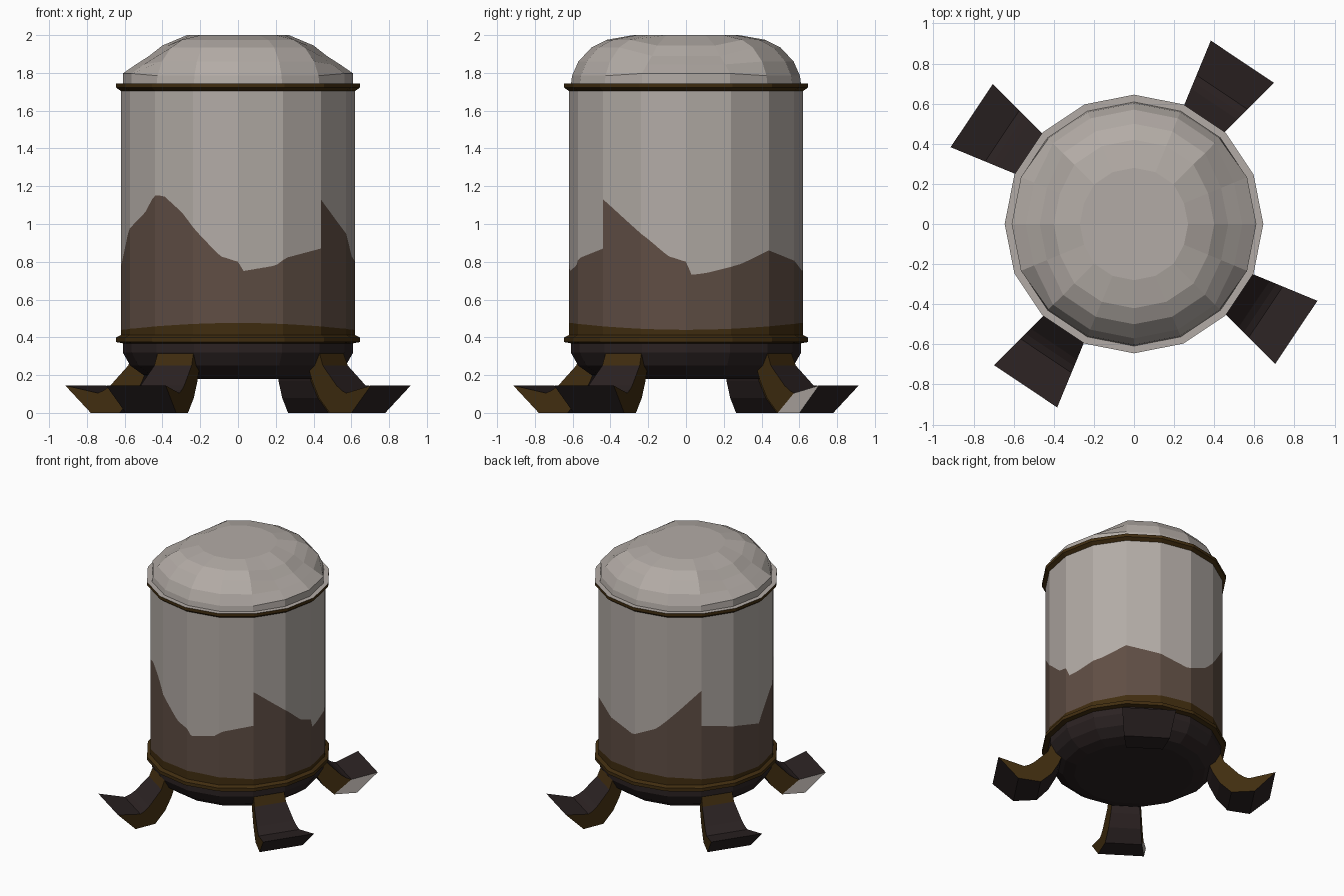
import bpy, bmesh, math
from mathutils import Vector

if "Cube" in bpy.data.objects:
    bpy.data.objects.remove(bpy.data.objects["Cube"])

SIDES = 16


def material(name, rgb):
    m = bpy.data.materials.new(name)
    m.diffuse_color = (*rgb, 1)
    m.use_nodes = True
    m.node_tree.nodes["Principled BSDF"].inputs["Base Color"].default_value = m.diffuse_color
    return m


PALE = material("pale_metal", (0.45, 0.41, 0.38))
DIRT = material("brown_dirt", (0.115, 0.076, 0.058))
RUST = material("dark_rust", (0.052, 0.026, 0.005))
DARK = material("dark_iron", (0.024, 0.016, 0.016))
MATS = [PALE, DIRT, RUST, DARK]


def finish(bm, name, merge=True):
    if merge:
        bmesh.ops.remove_doubles(bm, verts=bm.verts, dist=1e-5)
        bmesh.ops.recalc_face_normals(bm, faces=bm.faces)
    me = bpy.data.meshes.new(name)
    bm.to_mesh(me)
    bm.free()
    for m in MATS:
        me.materials.append(m)
    ob = bpy.data.objects.new(name, me)
    bpy.context.collection.objects.link(ob)
    return ob


def ring_point(r, a, z):
    return Vector((r * math.cos(a), r * math.sin(a), z))


def lathe(name, profile_at, colours, closed=False):
    """Spin a profile (may vary by angle); one colour per profile segment."""
    bm = bmesh.new()
    rows = []
    for i in range(SIDES):
        a = 2 * math.pi * i / SIDES
        rows.append([bm.verts.new(ring_point(r, a, z)) for r, z in profile_at(a)])
    n = len(rows[0])
    for i in range(SIDES):
        p, q = rows[i], rows[(i + 1) % SIDES]
        for j in range(n if closed else n - 1):
            k = (j + 1) % n
            bm.faces.new((p[j], q[j], q[k], p[k])).material_index = colours[j]
    if not closed:
        bm.faces.new([r[-1] for r in rows]).material_index = colours[-1]
    return finish(bm, name)


# Domed lid: rounded towards front/back, chamfered towards the sides
ROUND = [(.61, 1.735), (.603, 1.785), (.57, 1.86), (.50, 1.935), (.42, 1.975), (.28, 2.0)]
CHAMFER = [(.61, 1.735), (.61, 1.797), (.54, 1.845), (.47, 1.89), (.40, 1.945), (.27, 2.0)]
lathe("domed_lid", lambda a: CHAMFER if abs(math.cos(a)) > 0.9 else ROUND, [0] * 6)

# Dark bowl-shaped base
BOWL = [(.61, .38), (.61, .32), (.57, .25), (.50, .20), (.42, .18)]
lathe("base_bowl", lambda a: BOWL, [3] * 5)

# Rims at the top and bottom of the tank
TOP = [(.59, 1.745), (.645, 1.745), (.645, 1.722), (.615, 1.70)]
lathe("top_rim", lambda a: TOP, [0, 2, 2, 2], closed=True)
LOW = [(.615, .415), (.645, .40), (.645, .375), (.59, .365)]
lathe("bottom_rim", lambda a: LOW, [2, 2, 2, 2], closed=True)

# Height of the dirt line by angle from the front (degrees towards +x)
WAVE = [(-90, .77), (-72, .95), (-54, 1.06), (-46, 1.15), (-40, 1.15), (-29, 1.06),
        (-19, .94), (-9, .83), (0, .80), (2, .75), (19, .78), (24, .82), (45, .87),
        (45.01, 1.13), (61, 1.0), (71, .92), (81, .83), (90, .80), (92, .73), (100, .74),
        (119, .79), (135, .86), (160, .80), (178, .75), (195, .83), (210, .98),
        (224.99, 1.14), (225, .87), (250, .82), (270, .77)]


def dirt_height(phi):
    for (p, h), (q, k) in zip(WAVE, WAVE[1:]):
        if phi <= q:
            return h + (k - h) * (phi - p) / (q - p)
    return WAVE[-1][1]


# Tank body: each flat side is cut into columns that follow the dirt line
def wall_point(phi, z, r=.62):
    step = 360 / SIDES
    i = math.floor(phi / step + 1e-6)
    t = phi / step - i
    a, b = (math.radians(k * step - 90) for k in (i, i + 1))
    return ring_point(r, a, z).lerp(ring_point(r, b, z), max(t, 0))


bm = bmesh.new()
cols = 8 * SIDES
for c in range(cols):
    p, q = (-90 + 360 * k / cols for k in (c, c + 1))
    hp, hq = dirt_height(p + .02), dirt_height(q - .02)
    sp, sq = (.458 + .018 * math.cos(math.radians(2 * k)) for k in (p, q))
    left, right = (.38, sp, hp, 1.73), (.38, sq, hq, 1.73)
    for j, colour in enumerate((2, 1, 0)):
        f = bm.faces.new([bm.verts.new(v) for v in (
            wall_point(p, left[j]), wall_point(q, right[j]),
            wall_point(q, right[j + 1]), wall_point(p, left[j + 1]))])
        f.material_index = colour
finish(bm, "tank_body", merge=False)

# Curved legs with upturned toes, as pairs of outer and inner (radius, height)
OUTER = [(.59, .33), (.62, .25), (.72, .145), (.755, .12), (.79, .105), (.973, .145)]
INNER = [(.49, .33), (.51, .25), (.54, .17), (.59, .08), (.67, 0), (.83, 0)]


def leg(name, angle, pale_side):
    a = math.radians(angle)
    out, side = Vector((math.cos(a), math.sin(a), 0)), Vector((-math.sin(a), math.cos(a), 0))
    bm = bmesh.new()

    def vert(p, s):
        w = .115 + (p[0] - .6) * .2
        return bm.verts.new(out * p[0] + side * (s * w) + Vector((0, 0, p[1])))

    rings = [[vert(o, -1), vert(o, 1), vert(i, 1), vert(i, -1)] for o, i in zip(OUTER, INNER)]
    for n, (r, s) in enumerate(zip(rings, rings[1:])):
        for k in range(4):
            m = (k + 1) % 4
            f = bm.faces.new((r[k], r[m], s[m], s[k]))
            f.material_index = 2 if k in (1, 3) or (k == 0 and n == 0) else 3
            if k == 3 and n == 4 and pale_side:
                f.material_index = 0
    for r in (rings[0], rings[-1]):
        bm.faces.new(r).material_index = 3
    finish(bm, name)


for n, name in enumerate(("back_right_leg", "back_left_leg", "front_left_leg", "front_right_leg")):
    leg(name, 56.25 + 90 * n, n % 2 == 0)
